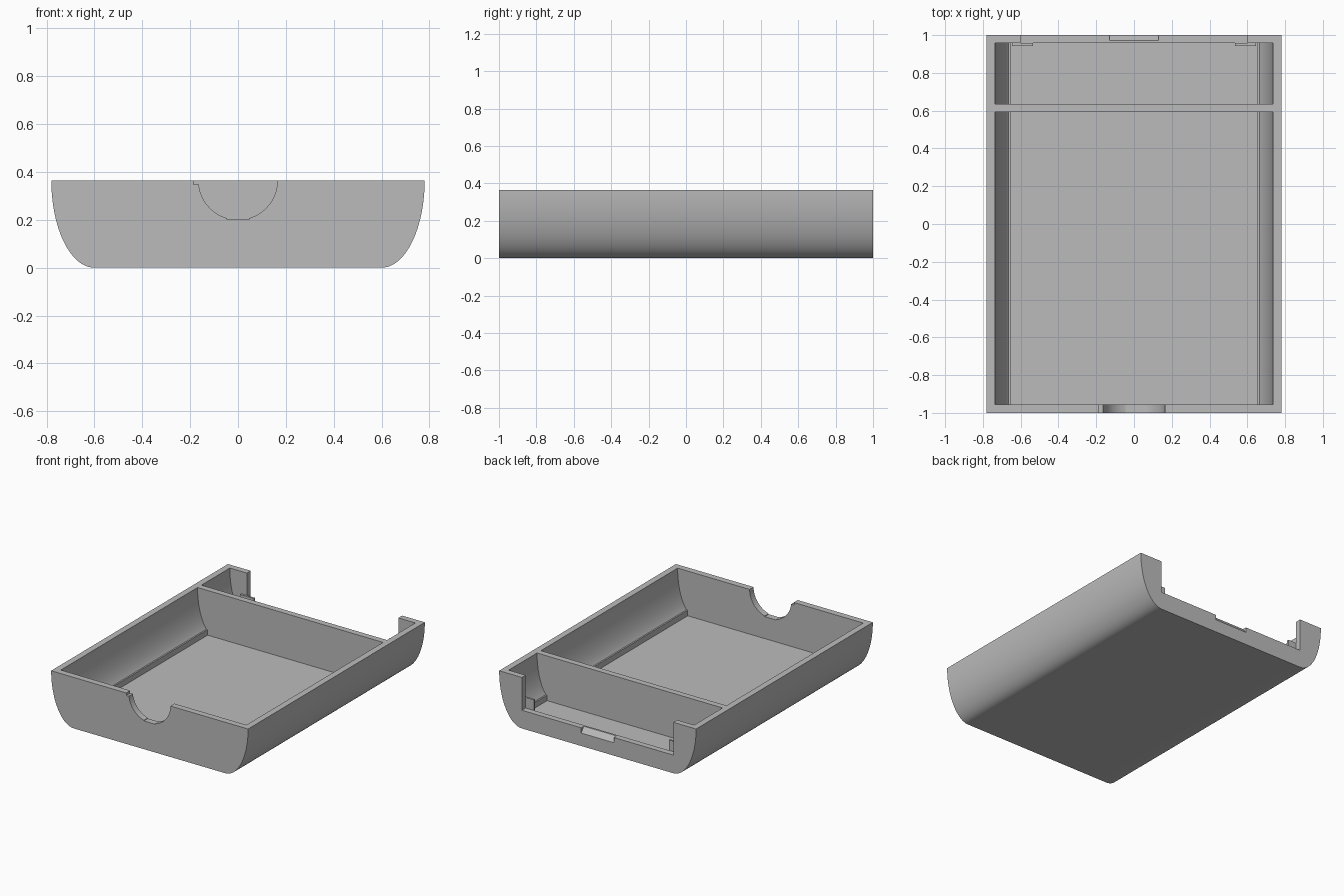
import bpy, bmesh
from math import sin, cos, pi, asin, radians

if "Cube" in bpy.data.objects:
    bpy.data.objects.remove(bpy.data.objects["Cube"], do_unlink=True)

HALF_W, HEIGHT, WALL, FLAT = 0.78, 0.365, 0.045, 0.6

grey = bpy.data.materials.new("plain grey")
grey.use_nodes = True
grey.diffuse_color = (0.5, 0.5, 0.5, 1)
grey.node_tree.nodes["Principled BSDF"].inputs["Base Color"].default_value = (0.5, 0.5, 0.5, 1)


def prism(name, profile, start, end, axis="y"):
    """Extrude a 2D profile along y (profile is x, z) or x (profile is y, z)."""
    def place(p, t):
        return (p[0], t, p[1]) if axis == "y" else (t, p[0], p[1])
    bm = bmesh.new()
    a = [bm.verts.new(place(p, start)) for p in profile]
    b = [bm.verts.new(place(p, end)) for p in profile]
    bm.faces.new(a)
    bm.faces.new(b)
    for i in range(len(a)):
        j = (i + 1) % len(a)
        bm.faces.new((a[i], a[j], b[j], b[i]))
    bmesh.ops.recalc_face_normals(bm, faces=bm.faces)
    mesh = bpy.data.meshes.new(name)
    bm.to_mesh(mesh)
    bm.free()
    obj = bpy.data.objects.new(name, mesh)
    bpy.context.collection.objects.link(obj)
    mesh.materials.append(grey)
    return obj


def box(name, x0, x1, y0, y1, z0, z1):
    return prism(name, [(x0, z0), (x1, z0), (x1, z1), (x0, z1)], y0, y1)


def side_curve(rx, rz, stop, steps=24):
    """Quarter-ellipse side, from the rim downwards."""
    angles = [stop * i / steps for i in range(steps + 1)]
    return [(FLAT + rx * cos(t), HEIGHT - rz * sin(t)) for t in angles]


def mirrored(half):
    return half + [(-x, z) for x, z in reversed(half)]


# Solid body with elliptical lower sides
tray = prism("tray_shell", mirrored(side_curve(HALF_W - FLAT, HEIGHT, pi / 2)), -1, 1)

# Two compartments, each with a small ledge along the floor edges
depth = HEIGHT - WALL
LEDGE = 0.085
inner = side_curve(0.735 - FLAT, depth, asin((HEIGHT - LEDGE) / depth))
hollow = mirrored([(0.735, 0.5)] + inner + [(0.655, LEDGE), (0.655, WALL)])
cutters = [prism("main_hollow", hollow, -0.955, 0.592),
           prism("rear_hollow", hollow, 0.636, 0.957)]

# Wide opening in the back wall and the sloped catch recess in its sill
SILL = 0.13
cutters.append(box("rear_opening", -FLAT, FLAT, 0.94, 1.1, SILL, 0.5))
cutters.append(prism("catch_recess", [(0.969, SILL + 0.002), (1.002, 0.09), (1.05, 0.09), (1.05, 0.2), (0.969, 0.2)],
                     -0.13, 0.13, "x"))

# Round cable notch in the front wall, with a flat bottom and a corner nick
R = 0.165
arc = [(-R * cos(t), HEIGHT - R * sin(t))
       for t in (radians(74) * i / 12 for i in range(13))]
foot = arc[-1][0]
left_edge = [(-0.185, 0.5), (-0.185, 0.347), (-0.164, 0.347)] + arc[2:]
right_edge = [(-x, z) for x, z in reversed(arc)] + [(R, 0.5)]
cutters.append(prism("cable_notch", left_edge + [(foot, 0.202), (-foot, 0.202)] + right_edge, -1.1, -0.9))

bpy.context.view_layer.objects.active = tray
for cutter in cutters:
    cutter.hide_render = True
    mod = tray.modifiers.new(cutter.name, "BOOLEAN")
    mod.operation = "DIFFERENCE"
    mod.solver = "EXACT"
    mod.object = cutter
    bpy.ops.object.modifier_apply(modifier=mod.name)
    bpy.data.objects.remove(cutter, do_unlink=True)

# Small stop tabs against the inside of the back wall
for side, s in (("left", 1), ("right", -1)):
    xs = sorted((s * 0.535, s * 0.645))
    box(side + "_stop_tab", *xs, 0.943, 0.957, WALL, 0.205)

# Smooth the curved sides, keep edges crisp
for o in bpy.context.selected_objects:
    o.select_set(False)
tray.select_set(True)
bpy.ops.object.shade_smooth_by_angle(angle=radians(25))
